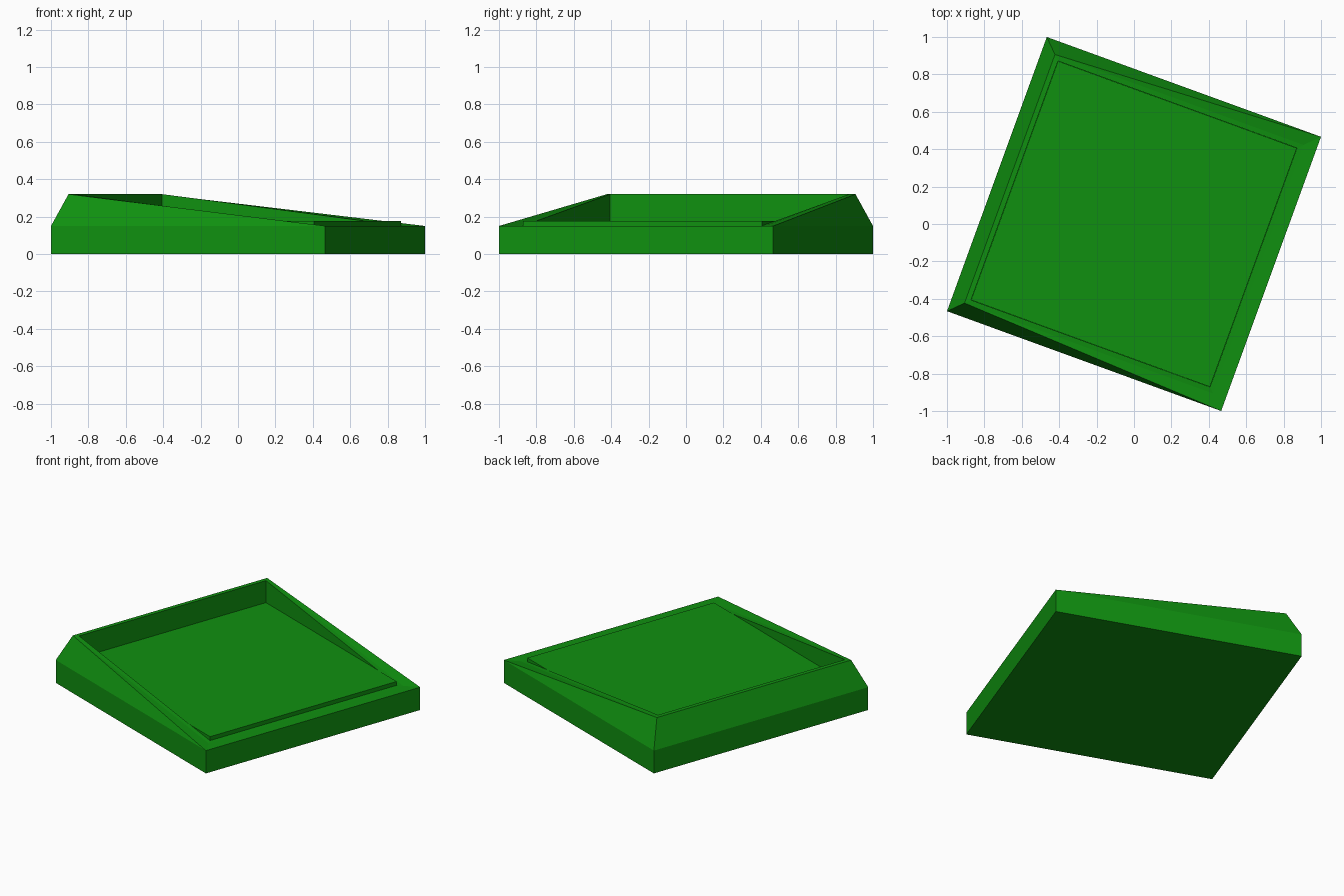
import bpy, bmesh, math

if "Cube" in bpy.data.objects:
    bpy.data.objects.remove(bpy.data.objects["Cube"])

A, R, P = 0.78, 0.707, 0.68          # half widths: base, rim ridge, panel
LOW, HIGH, PANEL = 0.15, 0.32, 0.176  # heights
TURN = math.radians(-20)

green = bpy.data.materials.new("green")
green.diffuse_color = (0.005, 0.28, 0.005, 1)
green.use_nodes = True
green.node_tree.nodes["Principled BSDF"].inputs["Base Color"].default_value = green.diffuse_color


def ring(bm, half, z_left, z_right):
    """Square ring of vertices, left side and right side at their own heights."""
    return [bm.verts.new((half * sx, half * sy, z_left if sx < 0 else z_right))
            for sx, sy in ((-1, -1), (1, -1), (1, 1), (-1, 1))]


def finish(bm, name):
    bmesh.ops.recalc_face_normals(bm, faces=bm.faces)
    mesh = bpy.data.meshes.new(name)
    bm.to_mesh(mesh)
    bm.free()
    mesh.materials.append(green)
    ob = bpy.data.objects.new(name, mesh)
    ob.rotation_euler.z = TURN
    bpy.context.collection.objects.link(ob)


# Base block with a rim that is tall on the left and fades out on the right
bm = bmesh.new()
bottom = ring(bm, A, 0, 0)
edge = ring(bm, A, LOW, LOW)
ridge = ring(bm, R, HIGH, LOW)
lip = ring(bm, P, HIGH, LOW + 0.001)
floor = ring(bm, P, LOW - 0.01, LOW - 0.01)
bm.faces.new(bottom)
bm.faces.new(floor)
for i in range(4):
    j = (i + 1) % 4
    for lower, upper in ((bottom, edge), (ridge, lip), (lip, floor)):
        bm.faces.new((lower[i], lower[j], upper[j], upper[i]))
    # sloped outer faces: fold runs from the tall ridge corner to the low outer corner
    if i == 0:
        bm.faces.new((edge[i], edge[j], ridge[i]))
        bm.faces.new((edge[j], ridge[j], ridge[i]))
    elif i == 2:
        bm.faces.new((edge[i], edge[j], ridge[j]))
        bm.faces.new((edge[i], ridge[j], ridge[i]))
    else:
        bm.faces.new((edge[i], edge[j], ridge[j], ridge[i]))
finish(bm, "base_and_rim")

# Raised flat panel inside the rim
bm = bmesh.new()
low = ring(bm, P - 0.001, LOW - 0.009, LOW - 0.009)
top = ring(bm, P - 0.001, PANEL, PANEL)
bm.faces.new(low)
bm.faces.new(top)
for i in range(4):
    j = (i + 1) % 4
    bm.faces.new((low[i], low[j], top[j], top[i]))
finish(bm, "inner_panel")
